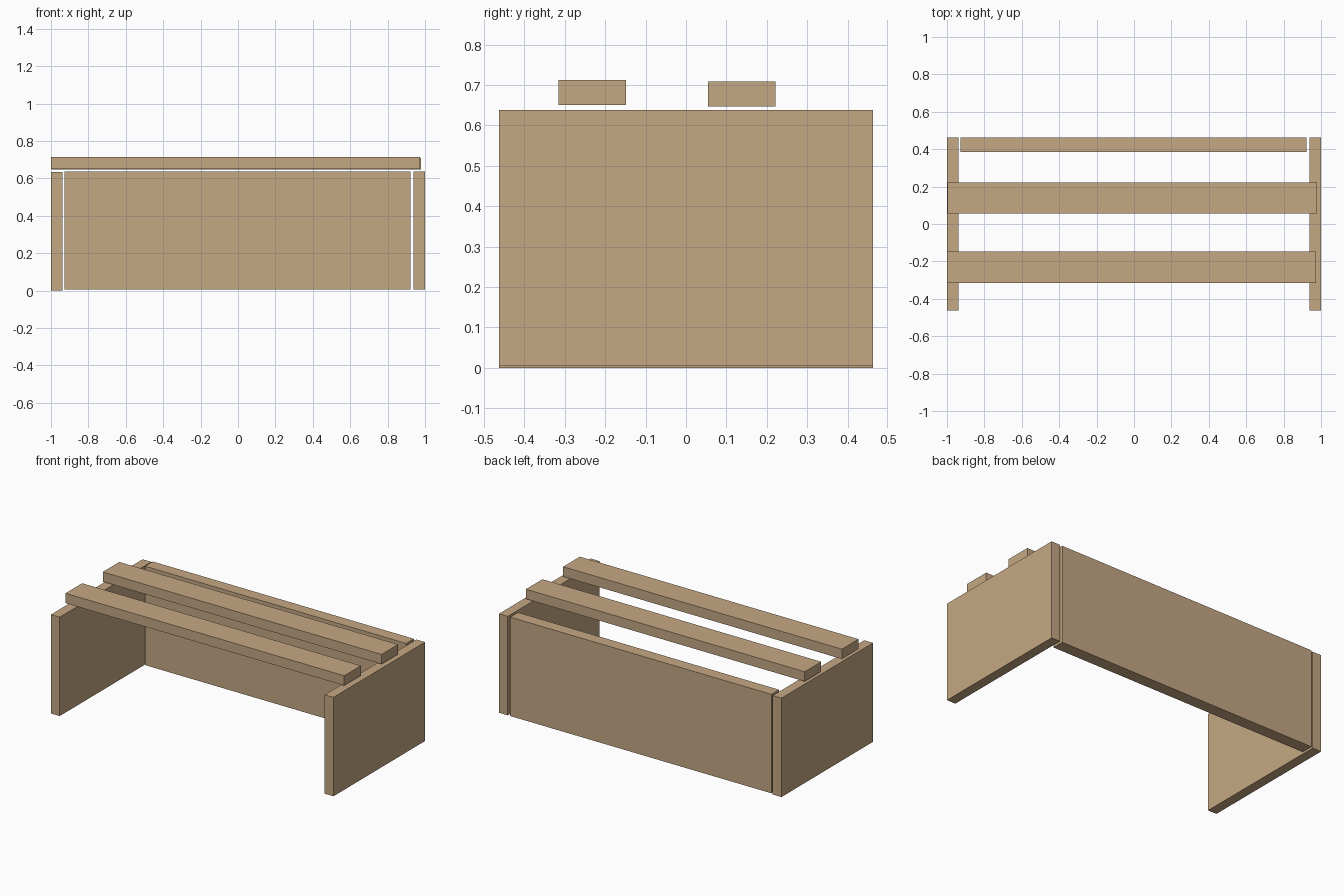
import bpy

if "Cube" in bpy.data.objects:
    bpy.data.objects.remove(bpy.data.objects["Cube"])

wood = bpy.data.materials.new("wood")
wood.diffuse_color = (0.56, 0.39, 0.23, 1)
wood.use_nodes = True
wood.node_tree.nodes["Principled BSDF"].inputs["Base Color"].default_value = wood.diffuse_color


def board(name, x, y, z):
    """Box spanning the given (min, max) ranges."""
    spans = (x, y, z)
    bpy.ops.mesh.primitive_cube_add(size=1, location=[(a + b) / 2 for a, b in spans])
    ob = bpy.context.object
    ob.name = name
    ob.scale = [b - a for a, b in spans]
    bpy.ops.object.transform_apply(location=False, rotation=False, scale=True)
    ob.data.materials.append(wood)


# Upright panels: two ends and the back
board("left_end_panel", (-1, -0.938), (-0.463, 0.463), (0, 0.633))
board("right_end_panel", (0.938, 1), (-0.463, 0.463), (0.005, 0.638))
board("back_panel", (-0.928, 0.921), (0.385, 0.463), (0.005, 0.638))

# Seat slats resting just above the end panels
board("front_slat", (-1, 0.973), (-0.316, -0.148), (0.65, 0.713))
board("rear_slat", (-0.996, 0.978), (0.055, 0.222), (0.647, 0.709))
